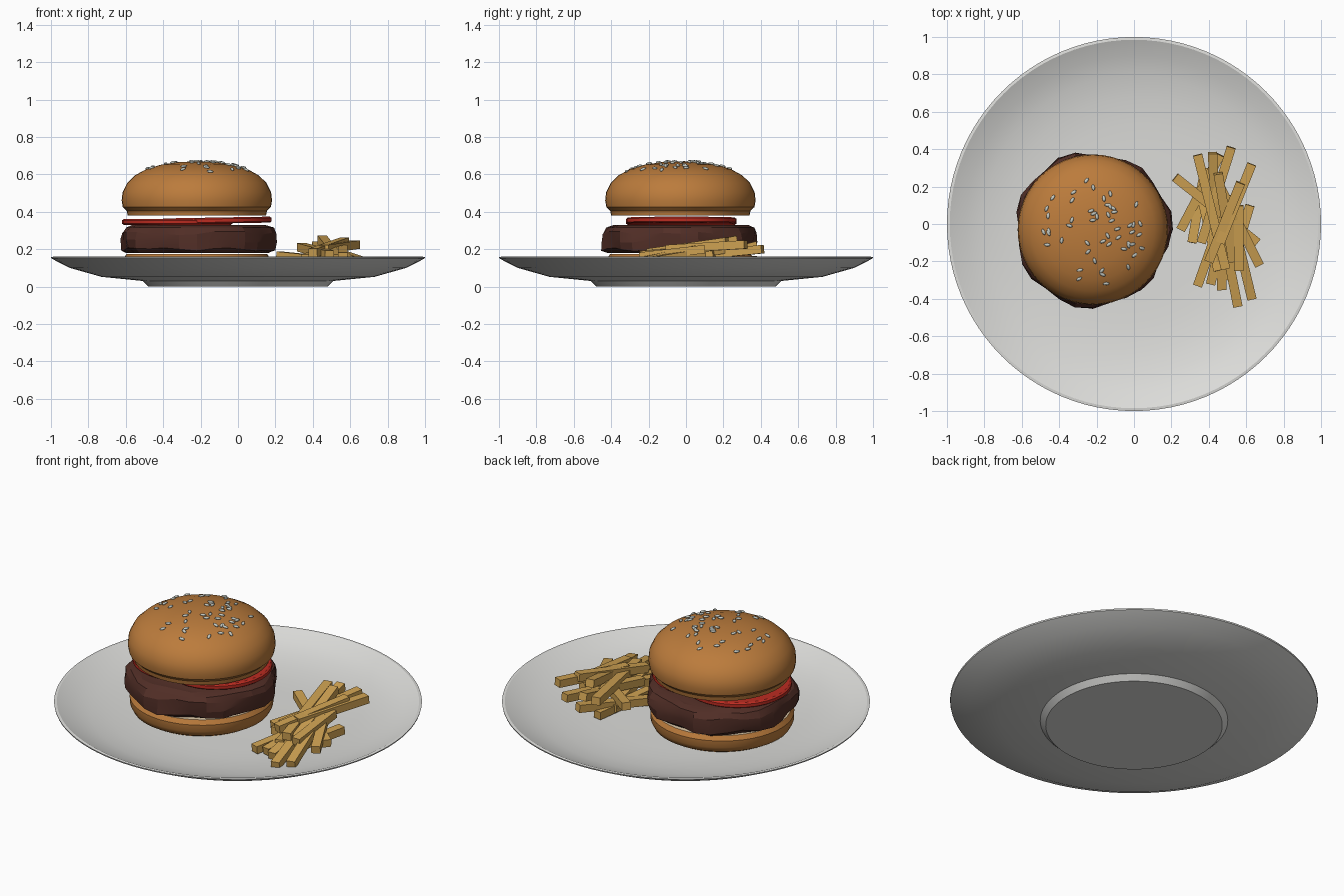
import bpy, bmesh, math, random
from mathutils import Vector, Matrix

random.seed(7)
default_cube = bpy.data.objects.get("Cube")
if default_cube:
    bpy.data.objects.remove(default_cube, do_unlink=True)

BURGER = Vector((-0.22, -0.03, 0))


def material(name, rgb):
    mat = bpy.data.materials.new(name)
    mat.use_nodes = True
    color = (*rgb, 1)
    mat.diffuse_color = color
    shader = next(n for n in mat.node_tree.nodes if n.type == 'BSDF_PRINCIPLED')
    shader.inputs["Base Color"].default_value = color
    shader.inputs["Roughness"].default_value = 0.6
    return mat


china = material("china_white", (0.72, 0.72, 0.70))
crust = material("bun_crust", (0.50, 0.20, 0.045))
crumb = material("bun_crumb", (0.75, 0.60, 0.40))
meat = material("grilled_meat", (0.085, 0.028, 0.020))
tomato = material("tomato_red", (0.50, 0.025, 0.015))
potato = material("fried_potato", (0.62, 0.36, 0.085))
sesame = material("sesame", (0.55, 0.58, 0.53))


def finish(name, bm, mats, location=(0, 0, 0), smooth=None):
    """Turn a bmesh into a named object, with optional angle-limited smoothing."""
    bmesh.ops.recalc_face_normals(bm, faces=bm.faces[:])
    mesh = bpy.data.meshes.new(name)
    bm.to_mesh(mesh)
    bm.free()
    obj = bpy.data.objects.new(name, mesh)
    bpy.context.collection.objects.link(obj)
    obj.location = location
    for mat in mats:
        mesh.materials.append(mat)
    if smooth:
        bpy.ops.object.select_all(action='DESELECT')
        obj.select_set(True)
        bpy.context.view_layer.objects.active = obj
        bpy.ops.object.shade_smooth_by_angle(angle=math.radians(smooth))
    return obj


def lathe(profile, segments, wobble=None):
    """Revolve (radius, height) points; both ends are closed by caps."""
    bm = bmesh.new()
    rings = []
    for level, (radius, height) in enumerate(profile):
        ring = []
        for i in range(segments):
            angle = math.tau * i / segments
            dr, dz = wobble(level, angle) if wobble else (0, 0)
            r = radius + dr
            ring.append(bm.verts.new((r * math.cos(angle), r * math.sin(angle), height + dz)))
        rings.append(ring)
    for low, high in zip(rings, rings[1:]):
        for i in range(segments):
            j = (i + 1) % segments
            bm.faces.new((low[i], low[j], high[j], high[i]))
    bm.faces.new(rings[0][::-1])
    bm.faces.new(rings[-1])
    return bm


# Plate: flat foot, shallow flared bowl and thin rim
plate_profile = [(0.48, 0), (0.51, 0.03), (0.73, 0.052), (0.90, 0.10), (0.998, 0.15),
                 (1.0, 0.158), (0.985, 0.16), (0.90, 0.122), (0.80, 0.094),
                 (0.68, 0.074), (0.54, 0.063), (0.40, 0.06)]
finish("plate", lathe(plate_profile, 96), [china], smooth=30)

# Bottom bun with a pale cut face on top
bm = lathe([(0.34, 0.06), (0.375, 0.08), (0.39, 0.11), (0.392, 0.15), (0.375, 0.175)], 48)
for face in bm.faces:
    face.normal_update()
    face.material_index = int(face.normal.z > 0.95)
finish("bottom_bun", bm, [crust, crumb], BURGER, smooth=35)


# Patty: lumpy disc with uneven sides
def lumps(level, angle):
    wave = 0.014 * math.sin(7 * angle + 0.5 * level) + 0.008 * math.sin(3 * angle + 1)
    rise = random.uniform(-0.01, 0.01) if 0 < level < 4 else 0
    return wave + random.uniform(-0.005, 0.005), rise


patty_profile = [(0.375, 0.18), (0.405, 0.20), (0.412, 0.245), (0.408, 0.285),
                 (0.39, 0.315), (0.35, 0.33)]
finish("patty", lathe(patty_profile, 28, lumps), [meat], BURGER, smooth=20)

# Two overlapping tomato slices, the second leaning on the first
for name, x, z, tilt in (("tomato_slice_left", -0.115, 0.353, -1),
                         ("tomato_slice_right", -0.325, 0.345, 0)):
    bm = lathe([(0.285, -0.016), (0.295, -0.009), (0.295, 0.009), (0.285, 0.016)], 32)
    slice_obj = finish(name, bm, [tomato], (x, -0.025, z), smooth=30)
    slice_obj.rotation_euler.y = math.radians(tilt)

# Top bun: domed crust with a pale cut face underneath
dome = [(0.37, 0.38), (0.375, 0.405), (0.396, 0.425), (0.402, 0.46), (0.397, 0.505),
        (0.372, 0.555), (0.33, 0.595), (0.27, 0.628), (0.19, 0.652), (0.10, 0.665),
        (0.02, 0.669)]
bm = lathe(dome, 48)
for face in bm.faces:
    face.normal_update()
    face.material_index = int(face.calc_center_median().z < 0.381)
finish("top_bun", bm, [crust, crumb], BURGER, smooth=35)


# Sesame seeds scattered over the dome
def dome_point(r):
    for (r0, z0), (r1, z1) in zip(dome[3:], dome[4:]):
        if r1 <= r <= r0:
            t = (r - r0) / (r1 - r0)
            return z0 + t * (z1 - z0), Vector((z0 - z1, 0, r0 - r1)).normalized() * -1
    return dome[-1][1], Vector((0, 0, 1))


bm = bmesh.new()
for _ in range(52):
    radius = 0.30 * math.sqrt(random.uniform(0.01, 1))
    height, slope = dome_point(radius)
    if slope.z < 0:
        slope = -slope
    slope.x = abs(slope.x)
    turn = Matrix.Rotation(random.uniform(0, math.tau), 4, 'Z')
    lean = slope.to_track_quat('Z', 'Y').to_matrix().to_4x4()
    spin = Matrix.Rotation(random.uniform(0, math.tau), 4, 'Z')
    place = turn @ Matrix.Translation((radius, 0, height + 0.003)) @ lean @ spin
    bmesh.ops.create_uvsphere(bm, u_segments=8, v_segments=6, radius=1,
                              matrix=place @ Matrix.Diagonal((0.018, 0.009, 0.007, 1)))
finish("sesame_seeds", bm, [sesame], BURGER, smooth=60)

# Fries: square sticks, each given by its two end points
fries = [
    ((0.34, -0.33, 0.09), (0.50, 0.12, 0.14)), ((0.41, -0.32, 0.09), (0.52, 0.15, 0.17)),
    ((0.47, -0.35, 0.09), (0.46, 0.13, 0.18)), ((0.555, -0.44, 0.09), (0.46, 0.04, 0.17)),
    ((0.63, -0.40, 0.10), (0.52, 0.06, 0.20)), ((0.67, -0.22, 0.13), (0.46, 0.20, 0.20)),
    ((0.66, -0.10, 0.12), (0.22, 0.25, 0.165)), ((0.25, -0.03, 0.09), (0.46, 0.37, 0.14)),
    ((0.49, -0.24, 0.17), (0.34, 0.37, 0.21)), ((0.46, -0.10, 0.20), (0.63, 0.32, 0.225)),
    ((0.36, -0.10, 0.15), (0.52, 0.41, 0.20)), ((0.44, -0.10, 0.10), (0.42, 0.38, 0.22)),
    ((0.53, -0.20, 0.15), (0.45, 0.27, 0.25)), ((0.56, -0.25, 0.16), (0.56, 0.10, 0.20)),
    ((0.50, -0.30, 0.10), (0.62, 0.10, 0.12)), ((0.31, -0.10, 0.10), (0.38, 0.30, 0.09)),
    ((0.45, -0.25, 0.12), (0.35, 0.20, 0.10)), ((0.40, -0.20, 0.18), (0.57, 0.22, 0.24)),
]
for number, ends in enumerate(fries, 1):
    start, end = map(Vector, ends)
    along = end - start
    place = (Matrix.Translation((start + end) / 2)
             @ along.to_track_quat('Y', 'Z').to_matrix().to_4x4())
    bm = bmesh.new()
    bmesh.ops.create_cube(bm, size=1,
                          matrix=place @ Matrix.Diagonal((0.05, along.length, 0.045, 1)))
    finish(f"fry_{number}", bm, [potato])
